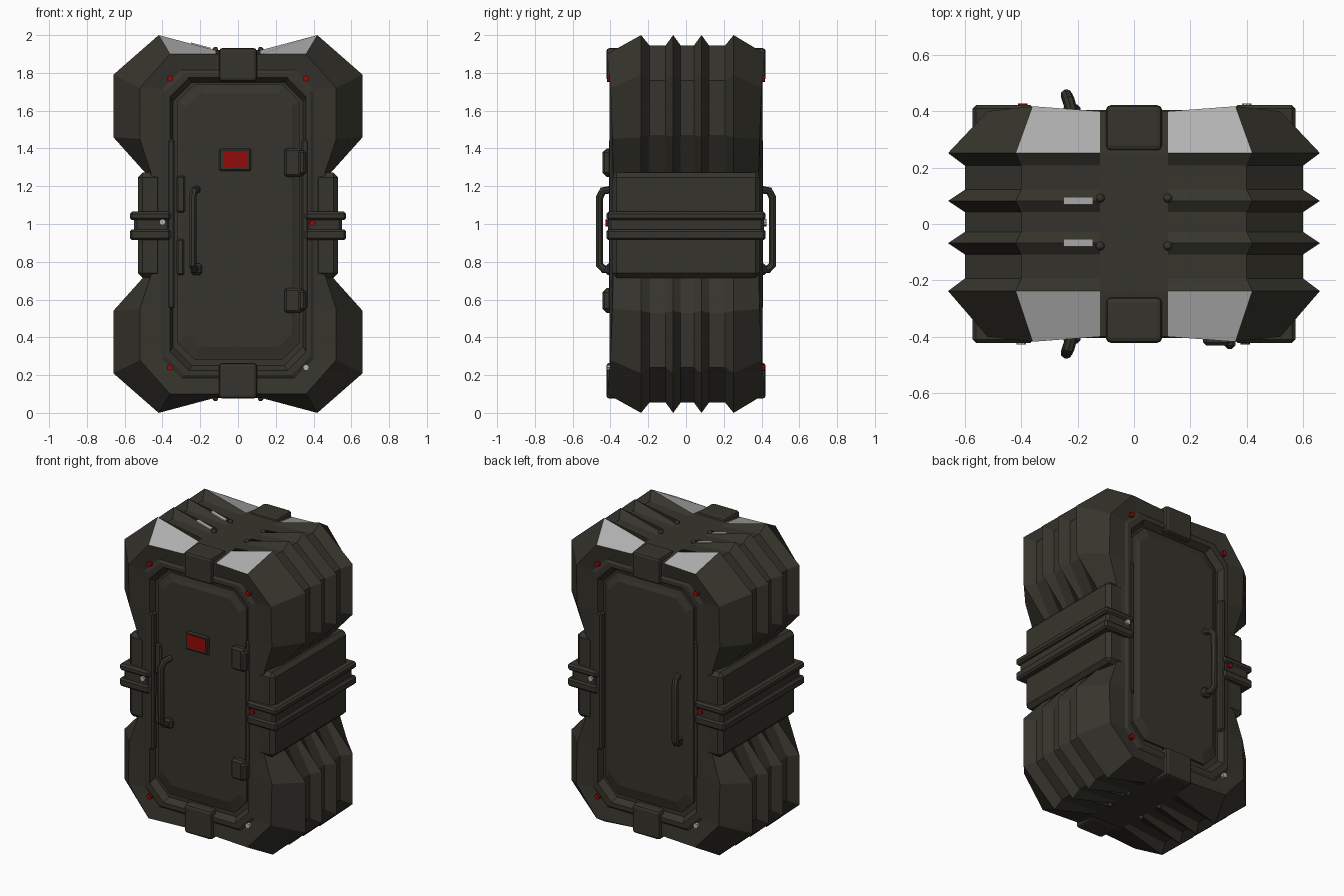
import bpy, bmesh, math
from mathutils import Vector, Matrix

if "Cube" in bpy.data.objects:
    bpy.data.objects.remove(bpy.data.objects["Cube"])


def material(name, rgb):
    m = bpy.data.materials.new(name)
    m.diffuse_color = (*rgb, 1)
    m.use_nodes = True
    m.node_tree.nodes["Principled BSDF"].inputs["Base Color"].default_value = m.diffuse_color
    return m


OLIVE = material("dark olive metal", (0.036, 0.034, 0.025))
RED = material("red light", (0.30, 0.003, 0.003))
GREY = material("light grey", (0.45, 0.45, 0.45))


def finish(name, bm, mats, bevel=0.0, segments=1):
    bmesh.ops.recalc_face_normals(bm, faces=bm.faces)
    me = bpy.data.meshes.new(name)
    bm.to_mesh(me)
    bm.free()
    for m in mats:
        me.materials.append(m)
    ob = bpy.data.objects.new(name, me)
    bpy.context.collection.objects.link(ob)
    if bevel:
        b = ob.modifiers.new("bevel", 'BEVEL')
        b.width, b.segments = bevel, segments
    return ob


def loft(rings):
    bm = bmesh.new()
    vs = [[bm.verts.new(p) for p in r] for r in rings]
    n = len(vs[0])
    for a, b in zip(vs, vs[1:]):
        for i in range(n):
            j = (i + 1) % n
            bm.faces.new((a[i], a[j], b[j], b[i]))
    bm.faces.new(vs[0])
    bm.faces.new(vs[-1])
    return bm


def box(name, x, y, z, bevel=0.0, mat=OLIVE, segments=1):
    bm = bmesh.new()
    size = Vector((x[1] - x[0], y[1] - y[0], z[1] - z[0]))
    mid = Vector((x[0] + x[1], y[0] + y[1], z[0] + z[1])) / 2
    bmesh.ops.create_cube(bm, size=1, matrix=Matrix.Translation(mid) @ Matrix.Diagonal((*size, 1)))
    return finish(name, bm, [mat], bevel, segments)


def span(a, b, s):
    return tuple(sorted((a * s, b * s)))


def ring(quarter, y):
    """Mirror a quarter outline (x, height above centre, optional y depth) into a full ring."""
    q = [(p[0], p[1], p[2] if len(p) > 2 else abs(y)) for p in quarter]
    s = -1 if y < 0 else 1
    full = [(x, z, d) for x, z, d in q] + [(x, -z, d) for x, z, d in reversed(q)]
    full += [(-x, -z, d) for x, z, d in q] + [(-x, z, d) for x, z, d in reversed(q)]
    return [(x, d * s if len(quarter[0]) > 2 else y, 1 + z) for x, z, d in full]


# body: ribbed shell with bulging corners and a recess front and back
RIDGE = [(.12, .92), (.42, 1.0), (.66, .79), (.66, .46), (.49, .27)]
VALLEY = [(.12, .92), (.40, .945), (.60, .76), (.60, .47), (.49, .27)]
FRONT = [(.12, .90, .40), (.36, .90, .418), (.52, .72, .40), (.52, .45, .39), (.46, .27, .385)]


def octagon(w, h, c=.10):
    return [(.12, h), (w - c, h), (w, h - c), (w, .45), (w, .27)]


recess = [(octagon(.345, .75), .365), (octagon(.36, .775), .405),
          (octagon(.385, .80), .405), (octagon(.40, .815), .395)]
rings = [ring(o, -d) for o, d in recess] + [ring(FRONT, -.4)]
for y, prof in [(-.245, RIDGE), (-.20, VALLEY), (-.115, VALLEY), (-.075, RIDGE), (-.035, VALLEY),
                (.035, VALLEY), (.075, RIDGE), (.115, VALLEY), (.20, VALLEY), (.245, RIDGE)]:
    rings.append(ring(prof, y + .007))
rings += [ring(FRONT, .4)] + [ring(o, d) for o, d in reversed(recess)]
bm = loft(rings)
for f in bm.faces:
    c = f.calc_center_median()
    if c.z > 1.9 and .28 < abs(c.y) < .39 and .15 < abs(c.x) < .4:
        f.material_index = 1
finish("ribbed_body", bm, [OLIVE, GREY])


# doors: chamfered plates with a stepped edge
def door_ring(x0, x1, z0, z1, c, y):
    return [(x0 + c, y, z0), (x1 - c, y, z0), (x1, y, z0 + c), (x1, y, z1 - c),
            (x1 - c, y, z1), (x0 + c, y, z1), (x0, y, z1 - c), (x0, y, z0 + c)]


for s, side in ((-1, "front"), (1, "back")):
    finish(side + "_door", loft([
        door_ring(-.32, .325, .28, 1.74, .09, s * .35),
        door_ring(-.32, .325, .28, 1.74, .09, s * .378),
        door_ring(-.30, .305, .31, 1.715, .08, s * .385),
        door_ring(-.275, .285, .35, 1.69, .07, s * .395)]), [OLIVE])

    # centre clamps at top and bottom
    for z, label in (((1.755, 1.932), "top"), ((.075, .265), "bottom")):
        box(f"{side}_{label}_clamp", (-.1, .1), span(.26, .422, s), z, .018, segments=2)

    # handle: bent tube with feet
    cu = bpy.data.curves.new(side + "_handle", 'CURVE')
    cu.dimensions = '3D'
    cu.bevel_depth, cu.bevel_resolution = .021, 2
    pts = [(-.215, .38, .76), (-.232, .435, .76), (-.24, .458, .785), (-.24, .458, 1.14),
           (-.232, .44, 1.175), (-.215, .38, 1.185)]
    sp = cu.splines.new('POLY')
    sp.points.add(len(pts) - 1)
    for p, (x, y, z) in zip(sp.points, pts):
        p.co = (x, s * y, z, 1)
    cu.use_fill_caps = True
    cu.materials.append(OLIVE)
    ob = bpy.data.objects.new(side + "_handle", cu)
    bpy.context.collection.objects.link(ob)
    bpy.context.view_layer.objects.active = ob
    ob.select_set(True)
    bpy.ops.object.convert(target='MESH')
    bpy.ops.object.shade_smooth_by_angle()
    ob.select_set(False)
    box(side + "_handle_foot", (-.25, -.19), span(.38, .425, s), (.73, .79), .012)

    # status lights, rotated half a turn for the back
    for x, z, d, mat in ((-.36, 1.77, .415, RED), (.36, 1.77, .415, RED), (-.36, .24, .415, RED),
                         (.36, .24, .415, GREY), (.395, 1.005, .425, RED), (-.40, 1.01, .425, GREY)):
        bm = bmesh.new()
        bmesh.ops.create_cone(bm, cap_ends=True, segments=8, radius1=.017, radius2=.017, depth=.03,
                              matrix=Matrix.Translation((-s * x, s * (d - .013), z))
                              @ Matrix.Rotation(math.pi / 2, 4, 'X'))
        finish(side + "_light", bm, [mat])

# waist blocks and double-rail straps on each side
for s, side in ((-1, "left"), (1, "right")):
    box(side + "_waist_block", span(.40, .53, s), (-.392, .392), (.715, 1.272), .025)
    box(side + "_strap", span(.36, .55, s), (-.412, .412), (.925, 1.055), .015)
    for z0, z1 in ((1.02, 1.065), (.915, .972)):
        box(side + "_strap_rail", span(.355, .573, s), (-.422, .422), (z0, z1), .012)

    # vertical frame trim beside the doors
    for d in (-1, 1):
        box(side + "_door_trim", span(.335, .375, s), span(.36, .408, d), (.55, 1.45), .01)

    # rib end studs on top and bottom
    for y in (-.078, .092):
        for z in (1.922, .078):
            bm = bmesh.new()
            bmesh.ops.create_uvsphere(bm, u_segments=10, v_segments=6, radius=.016,
                                      matrix=Matrix.Translation((s * .12, y, z)))
            finish("rib_stud", bm, [OLIVE])

# grey slots along the left middle ribs
for y in (-.067, .083):
    ends = [(-.25, 1.957), (-.145, 1.929)]
    finish("rib_slot", loft([[(x, y - .013, z - .004), (x, y + .013, z - .004),
                              (x, y + .013, z + .004), (x, y - .013, z + .004)]
                             for x, z in ends]), [GREY])

# front door fittings: hinges, latch plates, display
for z0, z1 in ((1.25, 1.40), (.53, .66)):
    box("door_hinge", (.245, .345), (-.432, -.38), (z0, z1), .012)
    box("hinge_pin", (.32, .36), (-.443, -.38), (z0 + .01, z1 - .01), .012)
box("latch_plate_upper", (-.325, -.28), (-.405, -.37), (1.06, 1.255), .008)
box("latch_plate_lower", (-.325, -.285), (-.405, -.37), (.73, .92), .008)
box("display_frame", (-.10, .07), (-.408, -.385), (1.28, 1.40), .008)
box("display_screen", (-.08, .053), (-.412, -.405), (1.298, 1.385), mat=RED)
